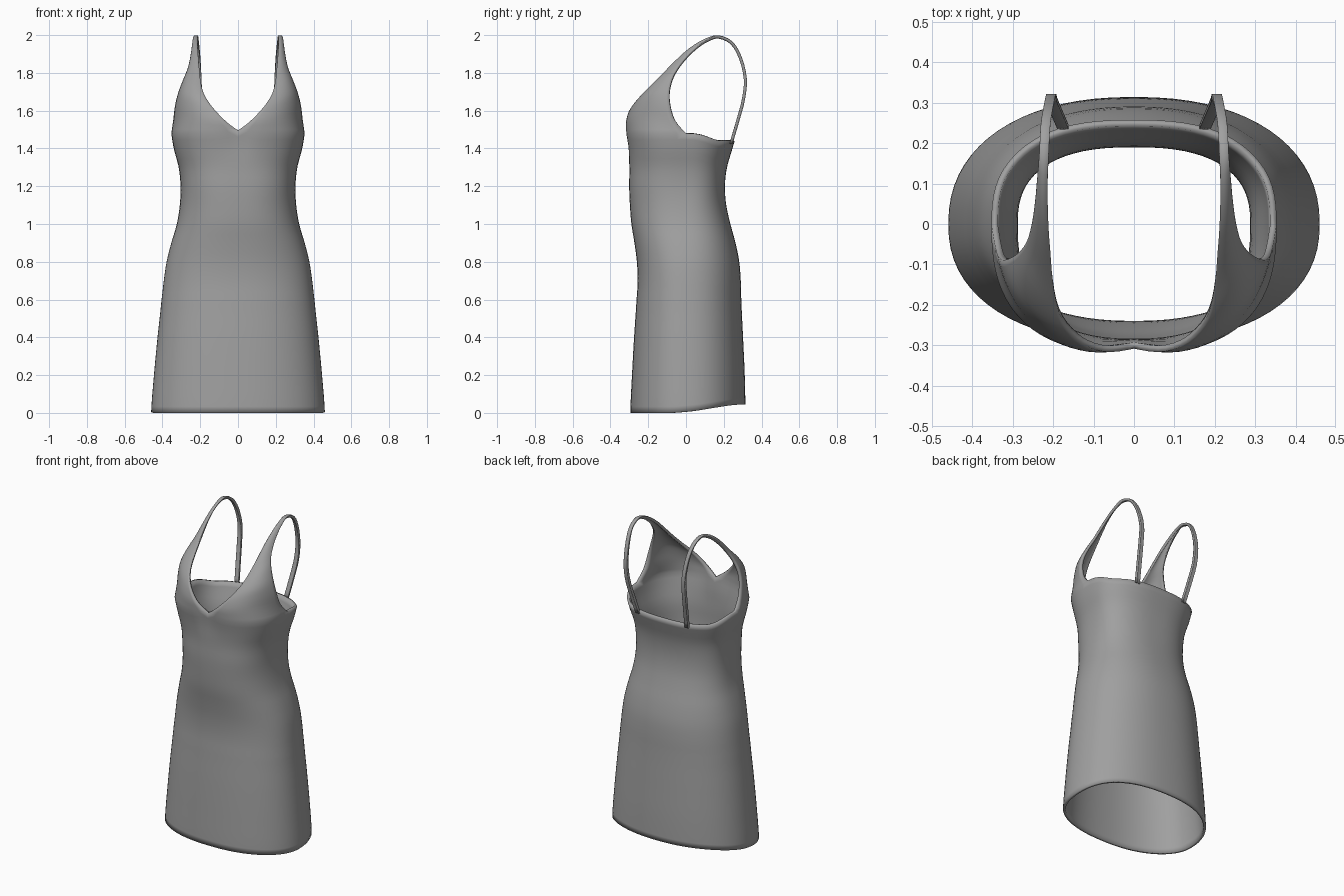
import bpy, bmesh, math
from mathutils import Vector

if "Cube" in bpy.data.objects:
    bpy.data.objects.remove(bpy.data.objects["Cube"])

# Body profile: height, half width, front depth, back depth, squareness
PROFILE = [
    (0.0, .460, .295, .315, 2.25), (0.2, .445, .286, .311, 2.25), (0.4, .426, .275, .302, 2.25),
    (0.6, .405, .262, .293, 2.25), (0.7, .393, .256, .290, 2.25), (0.8, .378, .260, .282, 2.25),
    (0.9, .353, .273, .262, 2.3), (1.0, .324, .289, .235, 2.35), (1.1, .308, .297, .213, 2.4),
    (1.2, .304, .301, .206, 2.5), (1.3, .314, .300, .217, 2.5), (1.4, .340, .308, .246, 2.55),
    (1.5, .355, .323, .272, 2.6)]

# Bust and strap rows: neckline edge, middle, armhole edge
PANEL = [
    ((.060, -.317, 1.540), (.252, -.250, 1.560), (.343, -.060, 1.550)),
    ((.115, -.303, 1.595), (.262, -.228, 1.625), (.333, -.085, 1.630)),
    ((.155, -.270, 1.645), (.268, -.200, 1.685), (.315, -.088, 1.700)),
    ((.185, -.220, 1.700), (.257, -.160, 1.745), (.288, -.073, 1.770)),
    ((.200, -.150, 1.770), (.243, -.105, 1.805), (.266, -.045, 1.825)),
    ((.207, -.070, 1.850), (.234, -.038, 1.877), (.253, .000, 1.882)),
    ((.212, .000, 1.915), (.230, .028, 1.936), (.245, .055, 1.935)),
    ((.214, .090, 1.973), (.227, .100, 1.980), (.240, .110, 1.973))]

# Thin strap centre line over the shoulder and down the back
STRAP = [(.223, .170, 1.999), (.219, .245, 1.967), (.211, .295, 1.885), (.205, .322, 1.770),
         (.202, .312, 1.660), (.190, .283, 1.550), (.174, .246, 1.425)]
for c in STRAP:
    c = Vector(c)
    PANEL.append((c - Vector((.012, 0, .003)), c, c + Vector((.012, 0, -.003))))

HALF, QUARTER, ROWS, SUB = 36, 18, 44, 3


def catmull(a, b, c, d, t):
    return .5 * (2 * b + (c - a) * t + (2 * a - 5 * b + 4 * c - d) * t * t
                 + (3 * b - a - 3 * c + d) * t ** 3)


def profile_at(z):
    keys = [Vector(p) for p in PROFILE]
    i = 0
    while i < len(keys) - 2 and z > PROFILE[i + 1][0]:
        i += 1
    t = (z - PROFILE[i][0]) / (PROFILE[i + 1][0] - PROFILE[i][0])
    return catmull(keys[max(i - 1, 0)], keys[i], keys[i + 1], keys[min(i + 2, len(keys) - 1)], t)


def smooth(e0, e1, v):
    t = min(max((v - e0) / (e1 - e0), 0), 1)
    return t * t * (3 - 2 * t)


def body_point(k, f):
    a = math.pi * k / HALF
    hem = .045 * smooth(.35, 1.0, (1 - math.cos(a)) / 2)
    top = 1.48 + .015 * math.exp(-(a / .15) ** 2) - .04 * smooth(math.pi / 2, 2.3, a)
    z = hem + (top - hem) * f
    _, hw, front, back, n = profile_at(z)
    x = hw * abs(math.sin(a)) ** (2 / n)
    c = abs(math.cos(a)) ** (2 / n)
    y = -front * c if k <= QUARTER else back * c
    if k < QUARTER:                       # soft hollow between the cups
        y += .014 * math.exp(-(x / .06) ** 2) * smooth(1.3, 1.5, z)
    return Vector((x, y, z))


bm = bmesh.new()


def bridge(low, high):
    for k in range(len(low) - 1):
        bm.faces.new((low[k], low[k + 1], high[k + 1], high[k]))


# Skirt and bodice, right half
prev = None
for r in range(ROWS + 1):
    row = [bm.verts.new(body_point(k, r / ROWS)) for k in range(HALF + 1)]
    if prev:
        bridge(prev, row)
    prev = row

# Cup growing from the bodice top and narrowing into the strap
base = prev[:QUARTER + 1]
base_co = [v.co.copy() for v in base]
rails = [(base_co[0], base_co[QUARTER // 2], base_co[QUARTER])]
rails += [tuple(Vector(p) for p in row) for row in PANEL]


def section(n, m, a):
    ctrl = 2 * m - (n + a) / 2
    out = []
    for k in range(QUARTER + 1):
        s = k / QUARTER
        out.append(n * (1 - s) ** 2 + ctrl * 2 * s * (1 - s) + a * s * s)
    return out


residual = [b - p for b, p in zip(base_co, section(*rails[0]))]
prev = base
last = len(rails) - 1
for i in range(last):
    for j in range(1, SUB + 1):
        t = j / SUB
        nma = [catmull(rails[max(i - 1, 0)][e], rails[i][e], rails[i + 1][e],
                       rails[min(i + 2, last)][e], t) for e in range(3)]
        fade = max(0, 1 - (i + t) / 3) ** 2
        row = [bm.verts.new(p + d * fade) for p, d in zip(section(*nma), residual)]
        bridge(prev, row)
        prev = row

mesh = bpy.data.meshes.new("dress")
bm.to_mesh(mesh)
bm.free()
dress = bpy.data.objects.new("dress", mesh)
bpy.context.collection.objects.link(dress)

# Grey cloth
cloth = bpy.data.materials.new("grey cloth")
cloth.diffuse_color = (.35, .35, .35, 1)
cloth.use_nodes = True
cloth.node_tree.nodes["Principled BSDF"].inputs["Base Color"].default_value = cloth.diffuse_color
mesh.materials.append(cloth)

# Left half and fabric thickness
mirror = dress.modifiers.new("mirror", 'MIRROR')
mirror.use_axis[0] = True
mirror.merge_threshold = .0005
solid = dress.modifiers.new("thickness", 'SOLIDIFY')
solid.thickness = .016
solid.offset = -1

bpy.context.view_layer.objects.active = dress
dress.select_set(True)
bpy.ops.object.shade_smooth_by_angle(angle=math.radians(50))
